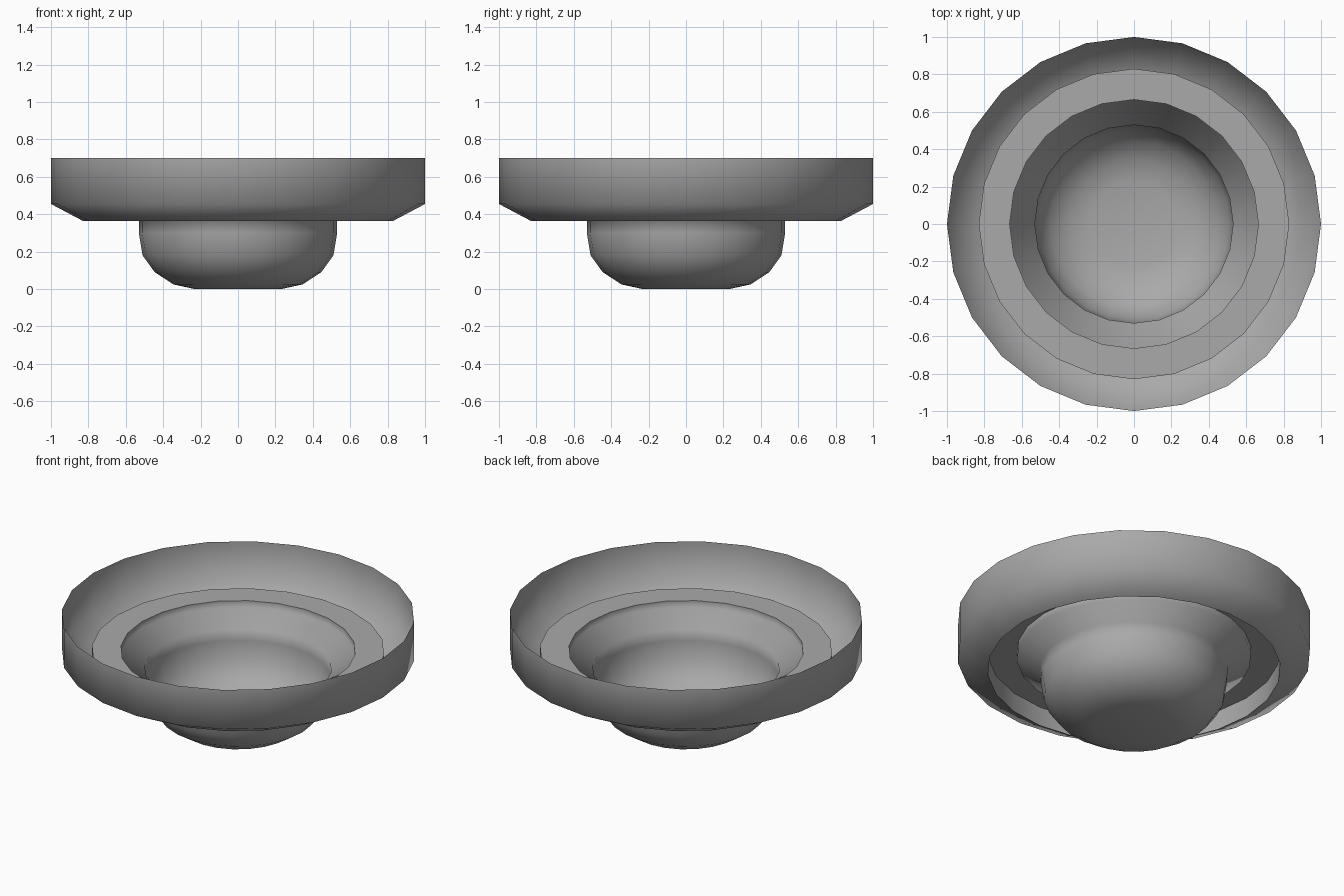
import bpy
import bmesh
import math

cube = bpy.data.objects.get("Cube")
if cube:
    bpy.data.objects.remove(cube, do_unlink=True)

SIDES = 24

# Single plain grey finish
grey = bpy.data.materials.new("plain_grey")
grey.use_nodes = True
colour = (0.4, 0.4, 0.4, 1)
grey.diffuse_color = colour
grey.node_tree.nodes["Principled BSDF"].inputs["Base Color"].default_value = colour


def lathe(name, profile, cap_end=False):
    """Turn a (radius, height) profile, ordered outside to centre, around z."""
    bm = bmesh.new()
    rings = []
    for radius, height in profile:
        angles = [math.tau * i / SIDES for i in range(SIDES)]
        rings.append([bm.verts.new((radius * math.cos(a), radius * math.sin(a), height))
                      for a in angles])
    for upper, lower in zip(rings, rings[1:]):
        for i in range(SIDES):
            j = (i + 1) % SIDES
            bm.faces.new((lower[i], lower[j], upper[j], upper[i]))
    if cap_end:
        bm.faces.new(reversed(rings[-1]))
    mesh = bpy.data.meshes.new(name)
    bm.to_mesh(mesh)
    bm.free()
    mesh.materials.append(grey)
    obj = bpy.data.objects.new(name, mesh)
    bpy.context.collection.objects.link(obj)
    bpy.ops.object.select_all(action="DESELECT")
    obj.select_set(True)
    bpy.context.view_layer.objects.active = obj
    bpy.ops.object.shade_smooth_by_angle(angle=math.radians(70))
    return obj


# Broad outer wall with its chamfered underside
lathe("outer_rim", [(1, 0.7), (1, 0.455), (0.83, 0.365)])

# Raised lip and flat ring inside the rim
lathe("ledge", [(0.83, 0.365), (0.83, 0.485), (0.665, 0.485)])

# Stepped throat flowing into the rounded bowl
lathe("basin", [(0.665, 0.485), (0.665, 0.445), (0.53, 0.37), (0.53, 0.3),
                (0.51, 0.18), (0.445, 0.09), (0.345, 0.025), (0.23, 0)], cap_end=True)
